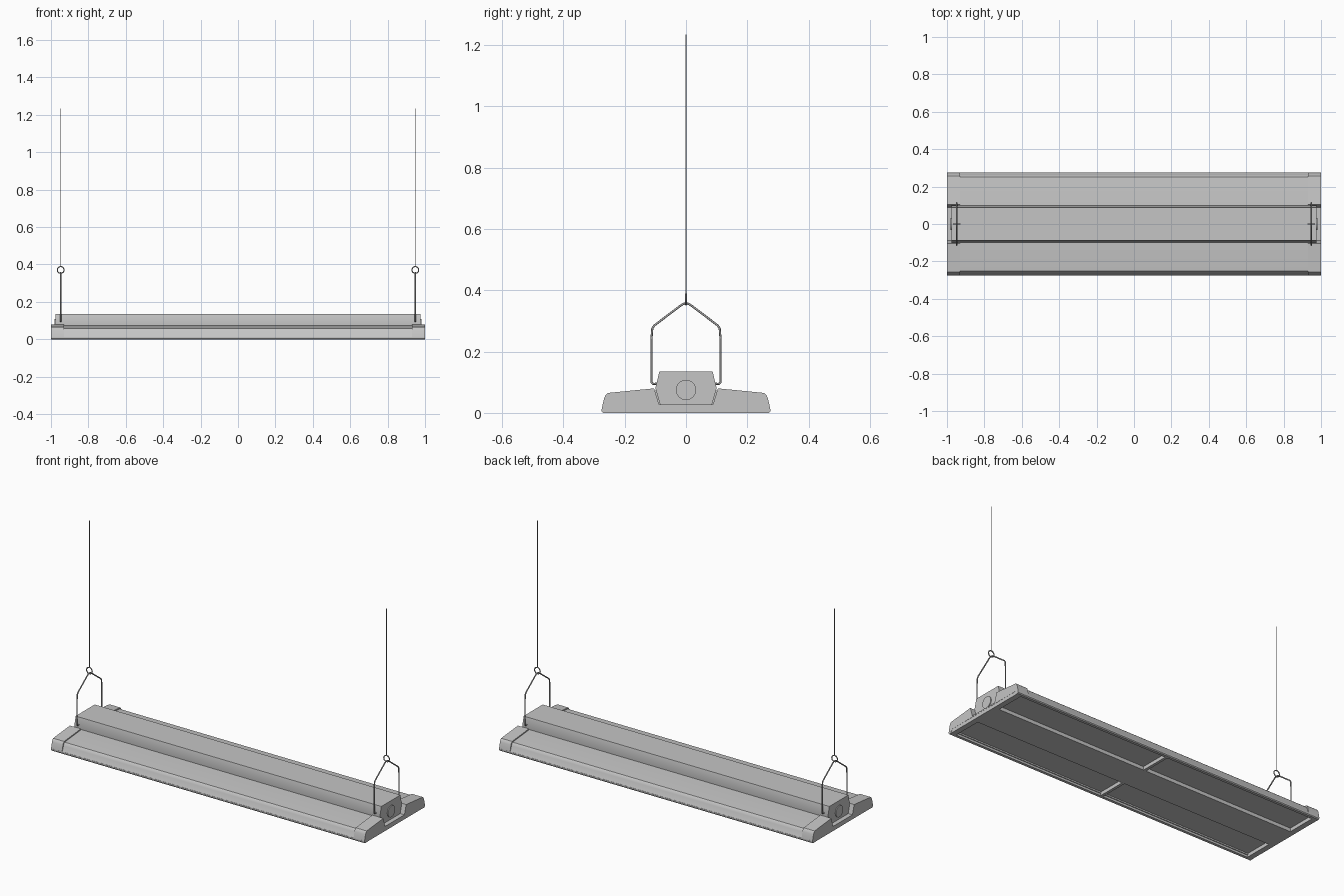
import bpy, bmesh, math
from mathutils import Matrix

cube = bpy.data.objects.get("Cube")
if cube:
    bpy.data.objects.remove(cube, do_unlink=True)


def material(name, rgb):
    m = bpy.data.materials.new(name)
    m.use_nodes = True
    m.diffuse_color = (*rgb, 1)
    m.node_tree.nodes["Principled BSDF"].inputs["Base Color"].default_value = (*rgb, 1)
    return m


HOUSING = material("light grey housing", (0.56, 0.56, 0.56))
STEEL = material("steel wire", (0.38, 0.38, 0.38))


def finish(name, bm, mat, smooth=True):
    bmesh.ops.recalc_face_normals(bm, faces=bm.faces)
    mesh = bpy.data.meshes.new(name)
    bm.to_mesh(mesh)
    bm.free()
    mesh.materials.append(mat)
    ob = bpy.data.objects.new(name, mesh)
    bpy.context.collection.objects.link(ob)
    if smooth:
        bpy.ops.object.select_all(action='DESELECT')
        ob.select_set(True)
        bpy.context.view_layer.objects.active = ob
        bpy.ops.object.shade_smooth_by_angle(angle=math.radians(35))
    return ob


def prism(name, outline, x0, x1, mat=HOUSING):
    """Extrude a closed (y, z) outline along x."""
    bm = bmesh.new()
    face = bm.faces.new([bm.verts.new((x0, y, z)) for y, z in outline])
    new = bmesh.ops.extrude_face_region(bm, geom=[face])["geom"]
    moved = [v for v in new if isinstance(v, bmesh.types.BMVert)]
    bmesh.ops.translate(bm, verts=moved, vec=(x1 - x0, 0, 0))
    return finish(name, bm, mat)


def box(name, x0, x1, y0, y1, z0, z1):
    return prism(name, [(y0, z0), (y1, z0), (y1, z1), (y0, z1)], x0, x1)


def mirrored(half):
    """Close a half outline (+y side, bottom to top) across y = 0."""
    return half + [(-y, z) for y, z in reversed(half)]


def wire(name, points, radius, cyclic=False):
    curve = bpy.data.curves.new(name, 'CURVE')
    curve.dimensions = '3D'
    curve.bevel_depth = radius
    curve.bevel_resolution = 2
    curve.use_fill_caps = True
    spline = curve.splines.new('POLY')
    spline.points.add(len(points) - 1)
    for p, co in zip(spline.points, points):
        p.co = (*co, 1)
    spline.use_cyclic_u = cyclic
    spline.use_smooth = True
    curve.materials.append(STEEL)
    ob = bpy.data.objects.new(name, curve)
    bpy.context.collection.objects.link(ob)
    bpy.ops.object.select_all(action='DESELECT')
    ob.select_set(True)
    bpy.context.view_layer.objects.active = ob
    bpy.ops.object.convert(target='MESH')


# Reflector wings and the slightly proud end caps share one edge shape
edge = [(0.25, 0.02), (0.25, 0.012), (0.275, 0.012), (0.272, 0.028),
        (0.267, 0.048), (0.263, 0.058), (0.256, 0.065)]
notch = [(0.104, 0.08), (0.088, 0.027)]
body_edge = [(y - 0.005 if z > 0.02 else y, z - 0.006 if z > 0.03 else z) for y, z in edge]
prism("reflector_body", mirrored(body_edge + [(0.1, 0.073)]), -0.94, 0.94)

# Central driver housing
prism("driver_housing", mirrored([(0.085, 0.028), (0.1, 0.08), (0.087, 0.135)]), -0.975, 0.975)

# Underside frame around four shallow recesses
box("centre_spine", -0.97, 0.97, -0.085, 0.085, 0, 0.022)
for s, side in ((-1, "front"), (1, "back")):
    rim = [(0.255, 0), (0.271, 0), (0.275, 0.005), (0.275, 0.013), (0.255, 0.022)]
    prism(side + "_rim", [(s * y, z) for y, z in rim], -1, 1)
    box(side + "_middle_rib", -0.008, 0.008, *sorted((s * 0.08, s * 0.257)), 0, 0.022)

for s, side in ((-1, "right"), (1, "left")):
    x = s * 0.948
    prism(side + "_end_cap", mirrored(edge + notch), s * 0.93, s)
    box(side + "_end_rim", *sorted((s * 0.967, s * 0.999)), -0.26, 0.26, 0, 0.022)

    # Round cable knockout on the housing end
    bm = bmesh.new()
    place = Matrix.Translation((s * 0.975, 0, 0.075)) @ Matrix.Rotation(math.pi / 2, 4, 'Y')
    bmesh.ops.create_cone(bm, cap_ends=True, segments=32, radius1=0.033, radius2=0.033,
                          depth=0.01, matrix=place)
    finish(side + "_knockout", bm, HOUSING)

    # Bent wire hanger, ring and suspension cable
    arm = [(0.095, 0.095), (0.108, 0.095), (0.113, 0.1), (0.113, 0.24), (0.11, 0.275),
           (0.104, 0.285), (0.018, 0.35), (0.008, 0.356)]
    path = arm + [(0, 0.357)] + [(-y, z) for y, z in reversed(arm)]
    wire(side + "_hanger", [(x, y, z) for y, z in path], 0.0035)
    turns = [math.tau * i / 24 for i in range(24)]
    wire(side + "_ring", [(x + 0.018 * math.cos(a), 0, 0.371 + 0.018 * math.sin(a))
                          for a in turns], 0.003, True)
    wire(side + "_cable", [(x, 0, 0.388), (x, 0, 1.235)], 0.002)
